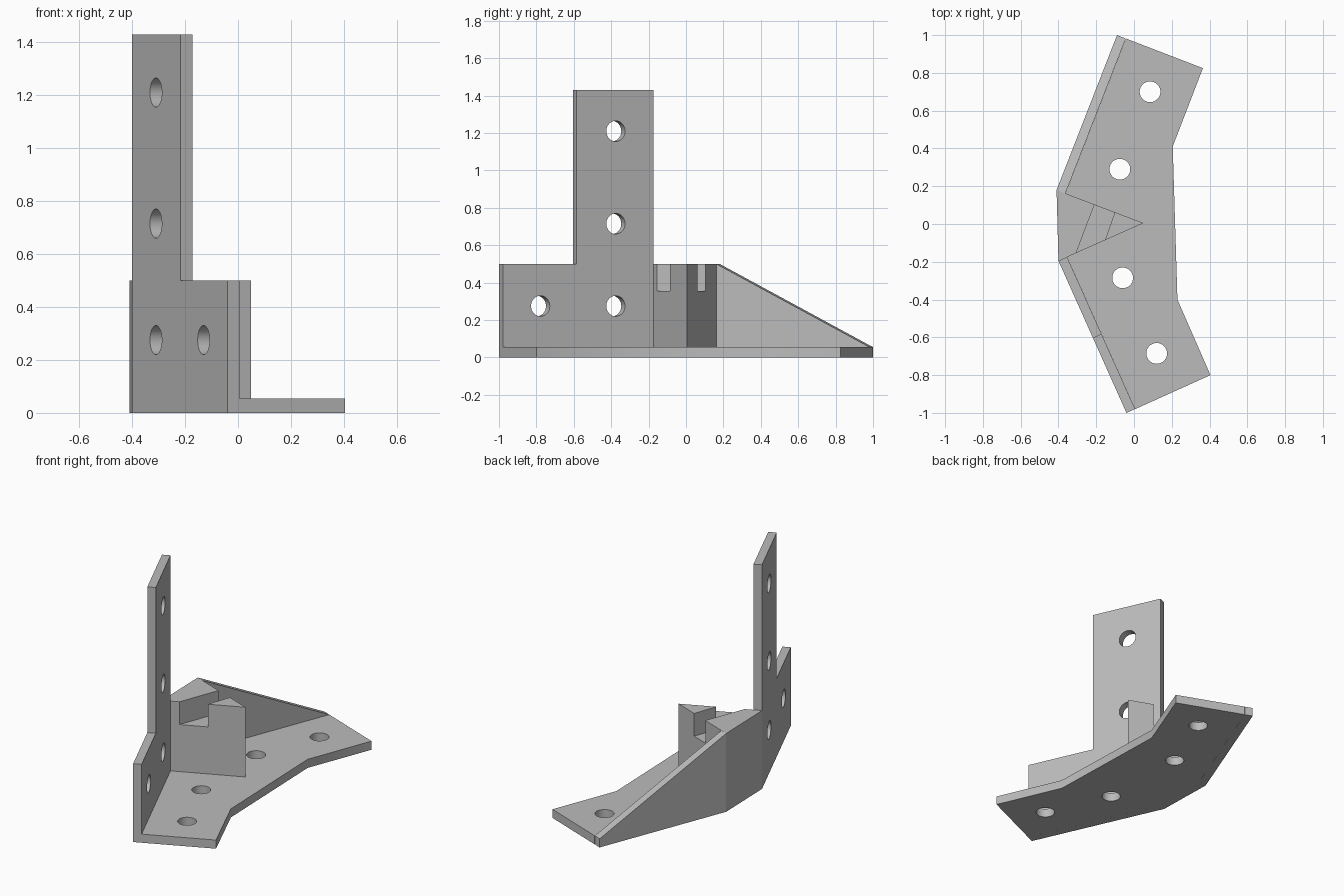
import bpy
import bmesh
import math
from mathutils import Vector

cube = bpy.data.objects.get("Cube")
if cube:
    bpy.data.objects.remove(cube, do_unlink=True)

grey = bpy.data.materials.new("plain grey")
grey.use_nodes = True
colour = (0.5, 0.5, 0.5, 1)
grey.diffuse_color = colour
grey.node_tree.nodes["Principled BSDF"].inputs["Base Color"].default_value = colour

PLATE, WALL, TALL = 0.055, 0.5, 1.43
THICK, HOLE = 0.05, 0.055


def prism(name, points, sweep):
    """Solid made by sweeping a flat outline along a vector."""
    bm = bmesh.new()
    face = bm.faces.new([bm.verts.new(p) for p in points])
    grown = bmesh.ops.extrude_face_region(bm, geom=[face])["geom"]
    verts = [g for g in grown if isinstance(g, bmesh.types.BMVert)]
    bmesh.ops.translate(bm, verts=verts, vec=sweep)
    bmesh.ops.recalc_face_normals(bm, faces=bm.faces)
    mesh = bpy.data.meshes.new(name)
    bm.to_mesh(mesh)
    bm.free()
    mesh.materials.append(grey)
    obj = bpy.data.objects.new(name, mesh)
    bpy.context.collection.objects.link(obj)
    return obj


def slab(name, outline, bottom, top):
    return prism(name, [(x, y, bottom) for x, y in outline], Vector((0, 0, top - bottom)))


def cut(obj, cutter):
    mod = obj.modifiers.new("cut", "BOOLEAN")
    mod.operation, mod.solver, mod.object = "DIFFERENCE", "EXACT", cutter
    bpy.context.view_layer.objects.active = obj
    bpy.ops.object.modifier_apply(modifier=mod.name)
    bpy.data.objects.remove(cutter, do_unlink=True)


def drill(obj, centre, axis):
    """Round hole through a part along the given axis."""
    axis = Vector(axis).normalized()
    turn = axis.to_track_quat("Z", "Y")
    ring = [Vector(centre) - axis * 0.1 + turn @ Vector(
        (HOLE * math.cos(a), HOLE * math.sin(a), 0))
        for a in (math.tau * i / 40 for i in range(40))]
    cut(obj, prism("hole_cutter", ring, axis * 0.2))


def wall(name, start, end, profile):
    """Upright wall; profile gives (fraction along wall, height)."""
    start, end = Vector((*start, 0)), Vector((*end, 0))
    run = end - start
    inward = Vector((-run.y, run.x, 0)).normalized()
    if inward.x < 0:
        inward.negate()
    points = [start + run * s + Vector((0, 0, z)) for s, z in profile]
    return prism(name, points, inward * THICK), start, run, inward


# Corners of the outer spine and the inner faces of the walls
front_end, front_bend = (-0.04, -1.0), (-0.40, -0.195)
back_end, back_bend = (-0.09, 1.0), (-0.41, 0.18)
front_in, back_in, tip = (-0.354, -0.175), (-0.363, 0.162), (0.05, 0.005)

# Base plate with four screw holes
base = slab("base_plate", [
    (0.365, 0.825), (0.205, 0.41), (0.23, -0.40), (0.405, -0.80),
    (0.006, -0.98), front_in, tip, back_in, (-0.043, 0.982)], 0, PLATE)
for x, y in ((0.085, 0.70), (-0.075, 0.29), (-0.06, -0.285), (0.12, -0.685)):
    drill(base, (x, y, PLATE / 2), (0, 0, 1))

# Front wall with tall upright and screw holes
STEP = 0.491
front, start, run, inward = wall("front_wall", front_end, front_bend, [
    (0, 0), (1, 0), (1, TALL), (STEP, TALL), (STEP, WALL), (0, WALL)])
for s, z in ((0.25, 0.275), (0.75, 0.275), (0.75, 0.715), (0.75, 1.21)):
    drill(front, start + run * s + inward * THICK / 2 + Vector((0, 0, z)), inward)

# Sloping back wall
back = wall("back_wall", back_end, back_bend,
            [(0, 0), (1, 0), (1, WALL), (0, PLATE)])[0]

# Wedge between the walls, with a slot across its top
wedge = slab("corner_wedge", [back_bend, back_in, tip, front_in, front_bend], 0, WALL)
cut(wedge, slab("slot_cutter", [
    (-0.19, 0.153), (-0.324, -0.20), (-0.193, -0.20), (-0.07, 0.153)], 0.355, 0.6))

# Smooth hole walls, crisp edges elsewhere
bpy.ops.object.select_all(action="DESELECT")
for part in (base, front, back, wedge):
    part.select_set(True)
bpy.context.view_layer.objects.active = base
bpy.ops.object.shade_smooth_by_angle(angle=math.radians(30))
